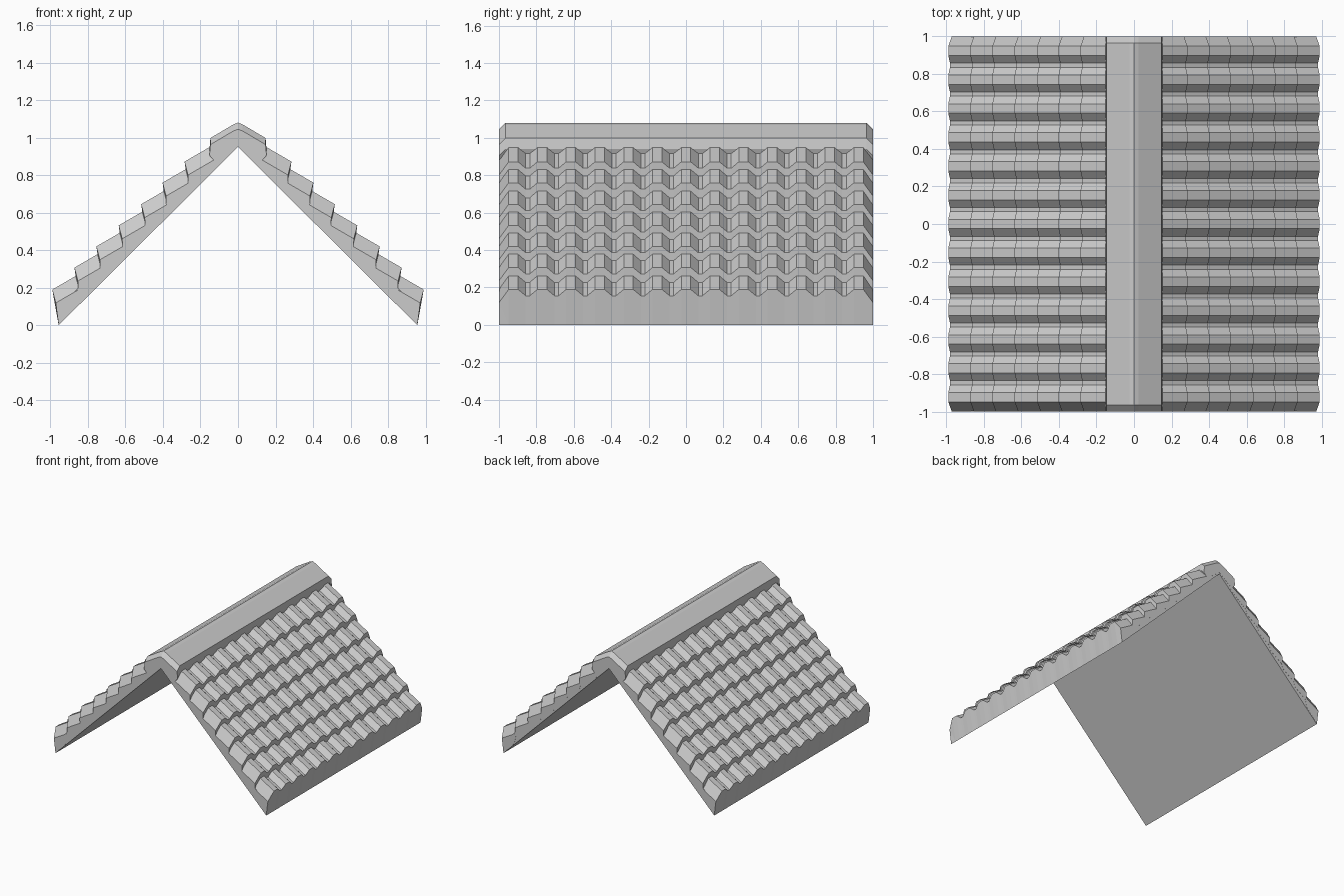
import bpy, bmesh

if "Cube" in bpy.data.objects:
    bpy.data.objects.remove(bpy.data.objects["Cube"])


def loft(name, sections):
    """Closed solid through a list of equally sized 3D rings."""
    bm = bmesh.new()
    rings = [[bm.verts.new(p) for p in ring] for ring in sections]
    n = len(rings[0])
    for a, b in zip(rings, rings[1:]):
        for i in range(n):
            j = (i + 1) % n
            bm.faces.new((a[i], a[j], b[j], b[i]))
    bm.faces.new(rings[0])
    bm.faces.new(rings[-1])
    bmesh.ops.recalc_face_normals(bm, faces=bm.faces)
    me = bpy.data.meshes.new(name)
    bm.to_mesh(me)
    bm.free()
    ob = bpy.data.objects.new(name, me)
    bpy.context.collection.objects.link(ob)
    return ob


def under(x):
    """Height of the roof underside."""
    return 0.95 - x * 0.95 / 0.956


# Wave stations along the roof: (y, depth below crest)
PERIOD = 2 / 13
wave = [(-1.0, 0.075)]
for k in range(-6, 7):
    for off, d in ((-0.066, 0.036), (-0.025, 0.0), (0.025, 0.0), (0.066, 0.036)):
        y = k * PERIOD + off
        if abs(y) < 0.98:
            wave.append((y, d))
wave.append((1.0, 0.075))

# Roof deck under the tiles
half = [(0.956, 0.0), (0.968, 0.09), (0.0, 0.98)]
deck = half + [(-0.968, 0.09), (-0.956, 0.0), (0.0, 0.95)]
loft("roof_deck", [[(x, y, z) for x, z in deck] for y in (-0.999, 0.999)])

# Overlapping tile courses on both slopes: lower edge position (x, z)
edges = [(0.285, 0.872), (0.402, 0.76), (0.516, 0.645), (0.636, 0.532),
         (0.755, 0.42), (0.872, 0.307), (0.99, 0.19)]
for side, label in ((1, "right"), (-1, "left")):
    inner = 0.13
    for i, (xe, ze) in enumerate(edges):
        x0 = inner - 0.015
        z0 = ze + 0.58 * (xe - x0)
        last = i == len(edges) - 1
        if last:
            low, high = (0.956, 0.0), (x0, under(x0) + 0.01)
        else:
            low, high = (xe - 0.02, ze - 0.14), (x0, max(z0 - 0.14, under(x0) + 0.01))
        rings = []
        for y, d in wave:
            dx, dz = 0.25 * d, 0.95 * d
            ring = [(x0 - dx, z0 - dz), (xe - dx, ze - dz), low, high]
            rings.append([(side * x, y, z) for x, z in ring])
        loft(f"tile_course_{label}_{i + 1}", rings)
        inner = xe

# Ridge cap with bevelled ends
cap = [(0.0, 1.08), (0.025, 1.07), (0.147, 0.998), (0.152, 0.94), (0.12, 0.87)]
rings = []
for y, drop in ((-1, 0.035), (-0.965, 0), (0.965, 0), (1, 0.035)):
    right = [(x, y, z - (drop if i < 4 else 0)) for i, (x, z) in enumerate(cap)]
    left = [(-x, py, z) for x, py, z in right[:0:-1]]
    rings.append(right + [(0, y, 0.96)] + left)
loft("ridge_cap", rings)
